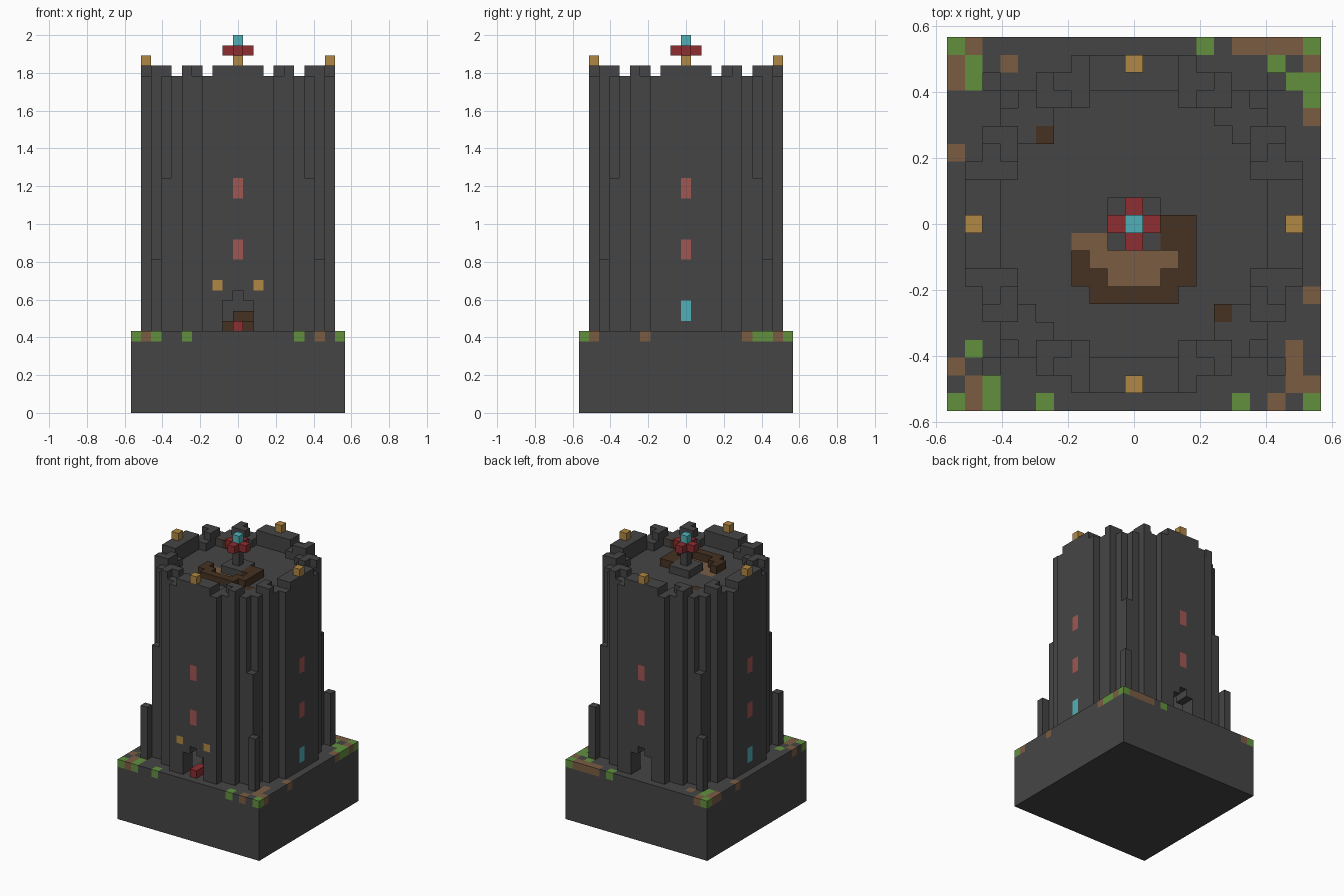
import bpy, bmesh, math
from itertools import product

cube = bpy.data.objects.get("Cube")
if cube:
    bpy.data.objects.remove(cube, do_unlink=True)

V = 2 / 37            # block size
BASE, FLOOR, TOP = 8, 32, 34   # block levels


def linear(c):
    c /= 255
    return c / 12.92 if c <= 0.04045 else ((c + 0.055) / 1.055) ** 2.4


def material(name, *rgb):
    m = bpy.data.materials.new(name)
    colour = [linear(c) for c in rgb] + [1]
    m.diffuse_color = colour
    m.use_nodes = True
    for n in m.node_tree.nodes:
        if n.type == 'BSDF_PRINCIPLED':
            n.inputs["Base Color"].default_value = colour
    return m


STONE = material("dark stone", 69, 69, 69)
GRASS = material("grass green", 98, 144, 62)
EARTH = material("earth brown", 122, 92, 66)
WOOD = material("dark wood", 70, 50, 34)
RED = material("red", 142, 45, 48)
PANE = material("red glass", 160, 86, 82)
CYAN = material("cyan glass", 80, 176, 183)
GOLD = material("lantern gold", 176, 136, 68)

SIDES = [(1, 0, 0), (-1, 0, 0), (0, 1, 0), (0, -1, 0), (0, 0, 1), (0, 0, -1)]


def build(name, cells):
    """Make an object from {block position: material}, keeping only the outer faces."""
    bm = bmesh.new()
    mats = list(dict.fromkeys(cells.values()))
    for cell, mat in cells.items():
        for d in SIDES:
            if tuple(c + s for c, s in zip(cell, d)) in cells:
                continue
            axis = next(i for i in range(3) if d[i])
            u, w = (axis + 1) % 3, (axis + 2) % 3
            corners = []
            for a, b in [(-1, -1), (1, -1), (1, 1), (-1, 1)]:
                p = [cell[0], cell[1], cell[2] + 0.5]
                p[axis] += d[axis] / 2
                p[u] += a / 2
                p[w] += b / 2
                corners.append(bm.verts.new([c * V for c in p]))
            if d[axis] < 0:
                corners.reverse()
            bm.faces.new(corners).material_index = mats.index(mat)
    bmesh.ops.remove_doubles(bm, verts=bm.verts, dist=V / 100)
    mesh = bpy.data.meshes.new(name)
    bm.to_mesh(mesh)
    bm.free()
    for m in mats:
        mesh.materials.append(m)
    ob = bpy.data.objects.new(name, mesh)
    bpy.context.collection.objects.link(ob)
    return ob


def box(xs, ys, zs, mat):
    """Blocks filling inclusive x and y ranges and a half-open z range."""
    return {c: mat for c in product(range(xs[0], xs[1] + 1),
                                    range(ys[0], ys[1] + 1), range(*zs))}


# Square base with patches of grass and earth along its rim
base = box((-10, 10), (-10, 10), (0, BASE), STONE)
grass = [(-10, 10), (-9, 9), (-9, 8), (4, 10), (8, 9), (9, 8), (10, 8), (10, 7), (10, 10),
         (-9, -7), (-8, -9), (-8, -10), (-10, -10), (-5, -10), (6, -10), (10, -10)]
earth = [(-9, 10), (-10, 9), (-10, 8), (-7, 9), (6, 10), (7, 10), (8, 10), (9, 10), (10, 9),
         (10, 6), (-10, 4), (10, -4), (-10, -8), (-9, -9), (-9, -10), (8, -10),
         (9, -7), (9, -8), (9, -9), (10, -9)]
for spots, mat in ((grass, GRASS), (earth, EARTH)):
    for x, y in spots:
        base[x, y, BASE - 1] = mat
build("base", base)


# Round hollow tower with battlements, two arched doorways and a roof floor
def is_door(x, y, z):
    return abs(y) > 7 and (abs(x) <= 1 and z < 11 or x == 0 and z < 12)


def is_merlon(x, y):
    angle = math.degrees(math.atan2(min(abs(x), abs(y)), max(abs(x), abs(y))))
    return angle < 16 or 29 < angle < 38


def wall_colour(x, y, z):
    if 9 in (abs(x), abs(y)) and 0 in (x, y):
        if z in (15, 16, 21, 22):
            return PANE
        if z in (9, 10) and y == 0:
            return CYAN
    if (abs(x), y, z) == (2, -9, 12):
        return GOLD
    return STONE


tower = {}
for x, y, z in product(range(-9, 10), range(-9, 10), range(BASE, TOP)):
    r = math.hypot(x, y)
    wall = 7.5 < r < 9.5 and not is_door(x, y, z)
    if z == TOP - 1:
        wall = wall and is_merlon(x, y)
    if wall or (z == FLOOR - 1 and r < 7.5):
        tower[x, y, z] = wall_colour(x, y, z)
# Worn earth floor beside the stair head
for xs, y in (((-3, -2), -1), ((-2, 2), -2), ((-1, 1), -3)):
    tower.update(box(xs, (y, y), (FLOOR - 1, FLOOR), EARTH))
build("tower", tower)

# Stepped buttresses on the four diagonals
for sx, sy in product((-1, 1), repeat=2):
    cells = {}
    for d, height in ((7, 23), (8, 15)):
        cells.update(box((sx * d, sx * d), (sy * d, sy * d), (BASE, height), STONE))
    build(f"buttress_{'left' if sx > 0 else 'right'}_{'back' if sy > 0 else 'front'}", cells)

# Central column through the tower, with a post on top
column = box((-1, 1), (-1, 1), (BASE, FLOOR + 1), STONE)
column.update(box((0, 0), (0, 0), (FLOOR + 1, TOP + 1), STONE))
build("column", column)

# Spiral stair inside, starting at the front doorway
stair = box((-1, 1), (-5, -4), (BASE, BASE + 1), WOOD)
for x, y in product(range(-4, 5), repeat=2):
    if max(abs(x), abs(y)) > 1 and math.hypot(x, y) < 4.6:
        turn = (math.atan2(x, -y) / math.tau) % 1
        for z in range(BASE + 1 + int(turn * 12), FLOOR - 1, 12):
            stair[x, y, z] = WOOD
build("spiral_stair", stair)

# Wooden rail around the stair head, and two roof posts
rail = {}
for xs, ys in (((2, 3), (-1, 0)), ((3, 3), (-3, -2)), ((2, 2), (-3, -3)),
               ((-2, 2), (-4, -4)), ((-3, -3), (-3, -2)), ((-2, -2), (-3, -3))):
    rail.update(box(xs, ys, (FLOOR, FLOOR + 1), WOOD))
build("stair_rail", rail)
for name, x in (("roof_post_left", 5), ("roof_post_right", -5)):
    build(name, box((x, x), (-x, -x), (FLOOR, FLOOR + 1), WOOD))

# Red doorstep
build("doorstep", box((0, 0), (-9, -8), (BASE, BASE + 1), RED))

# Red cross with a cyan beacon
cross = box((-1, 1), (0, 0), (TOP + 1, TOP + 2), RED)
cross.update(box((0, 0), (-1, 1), (TOP + 1, TOP + 2), RED))
build("cross", cross)
build("beacon", {(0, 0, TOP + 2): CYAN})

# Lanterns on the battlements
for name, x, y in (("left", 9, 0), ("right", -9, 0), ("front", 0, -9), ("back", 0, 9)):
    build("lantern_" + name, {(x, y, TOP): GOLD})
